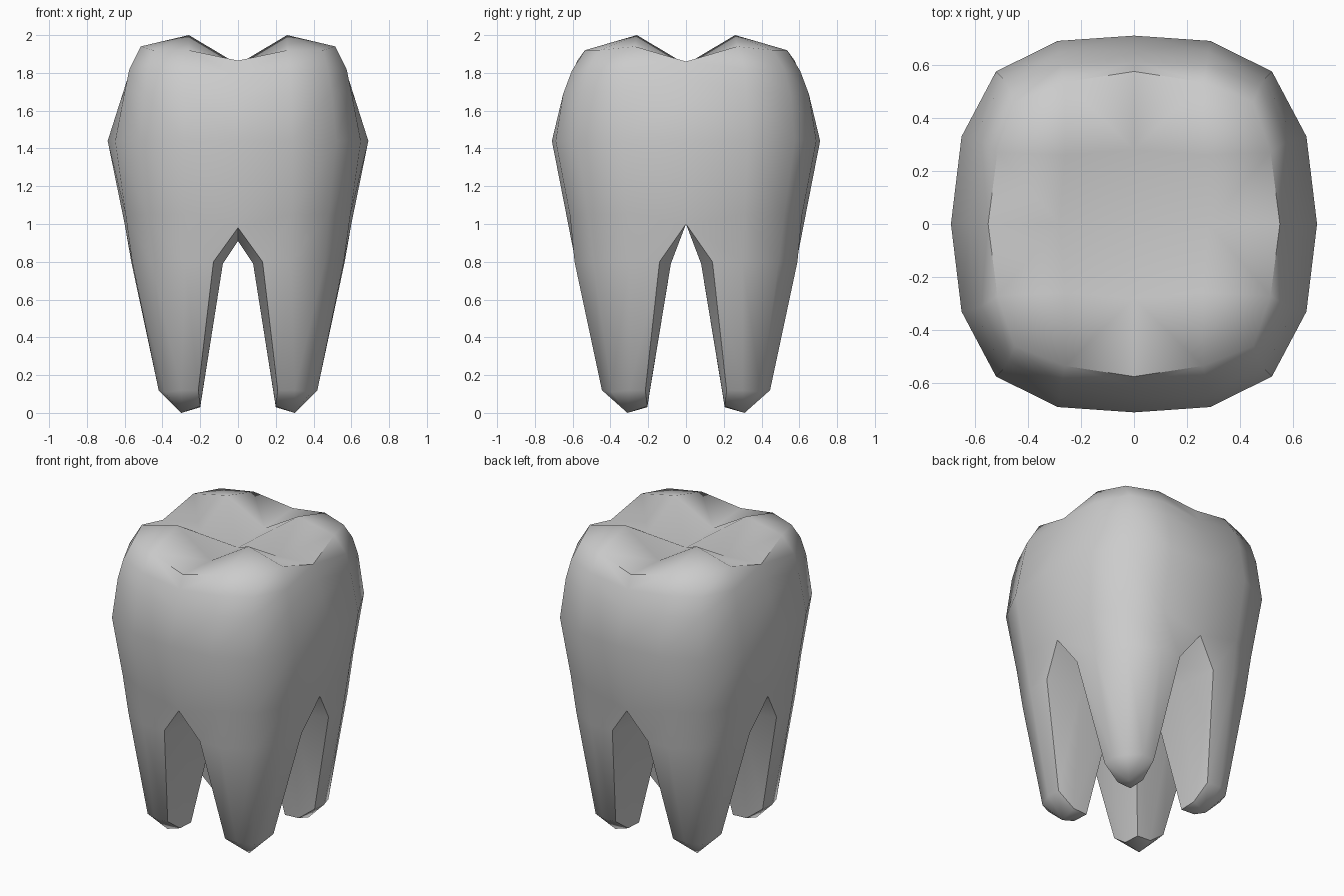
import bpy, bmesh, math

if "Cube" in bpy.data.objects:
    bpy.data.objects.remove(bpy.data.objects["Cube"])

# One quadrant (+x, +y); every ring runs from the x axis round to the y axis
rim = [(.55, 0, 1.86), (.515, .27, 1.94), (.45, .46, 1.92), (.26, .535, 1.92), (0, .575, 1.865)]
shoulder = [(.585, 0, 1.77), (.575, .31, 1.82), (.475, .52, 1.82), (.275, .605, 1.81), (0, .61, 1.78)]
upper = [(.62, 0, 1.66), (.60, .32, 1.70), (.495, .55, 1.70), (.28, .65, 1.69), (0, .655, 1.66)]
belly = [(.69, 0, 1.44), (.65, .33, 1.44), (.52, .575, 1.44), (.287, .69, 1.44), (0, .71, 1.44)]
neck = [(.60, 0, 1.0), (.595, .31, 1.05), (.48, .52, 1.05), (.285, .615, 1.05), (0, .62, .98)]
# Closed root rings: five outer points, then three inner ones
root_top = [(.565, .14, .80), (.56, .30, .80), (.46, .49, .80), (.28, .59, .80), (.13, .585, .80),
            (.08, .36, .79), (.08, .08, .79), (.35, .08, .79)]
root_low = [(.41, .215, .12), (.42, .30, .12), (.385, .395, .11), (.30, .445, .12), (.21, .435, .12),
            (.20, .32, .035), (.20, .205, .03), (.30, .205, .035)]


def add_quadrant(bm, sx, sy):
    def pts(ring):
        return [bm.verts.new((x * sx, y * sy, z)) for x, y, z in ring]

    def strip(a, b, closed=False):
        n = len(a)
        for i in range(n if closed else n - 1):
            j = (i + 1) % n
            bm.faces.new((a[i], a[j], b[j], b[i]))

    # Crown wall
    rings = [pts(r) for r in (rim, shoulder, upper, belly, neck)]
    for a, b in zip(rings, rings[1:]):
        strip(a, b)
    # Chewing surface: cusp peak between the two grooves
    r = rings[0]
    cusp, gx, gy, mid = pts([(.26, .26, 2.0), (.28, 0, 1.845), (0, .28, 1.845), (0, 0, 1.825)])
    for f in ((gx, r[0], r[1], cusp), (cusp, r[1], r[2], r[3]),
              (gy, cusp, r[3], r[4]), (mid, gx, cusp, gy)):
        bm.faces.new(f)
    # Root
    top, low = pts(root_top), pts(root_low)
    strip(rings[-1], top[:5])
    strip(top, low, True)
    tip, = pts([(.30, .31, 0)])
    for i in range(8):
        bm.faces.new((low[i], low[(i + 1) % 8], tip))
    # Arches between the roots
    ax, ay, c = pts([(.33, 0, 1.0), (0, .34, .91), (0, 0, 1.0)])
    n = rings[-1]
    for f in ((n[0], top[0], top[7], ax), (ax, top[7], top[6], c),
              (c, top[6], top[5], ay), (ay, top[5], top[4], n[4])):
        bm.faces.new(f)


bm = bmesh.new()
for sx in (1, -1):
    for sy in (1, -1):
        add_quadrant(bm, sx, sy)
bmesh.ops.remove_doubles(bm, verts=bm.verts, dist=1e-4)
bmesh.ops.recalc_face_normals(bm, faces=bm.faces)
mesh = bpy.data.meshes.new("tooth")
bm.to_mesh(mesh)
bm.free()
tooth = bpy.data.objects.new("tooth", mesh)
bpy.context.collection.objects.link(tooth)
bpy.context.view_layer.objects.active = tooth
tooth.select_set(True)
bpy.ops.object.shade_smooth_by_angle(angle=math.radians(55))
